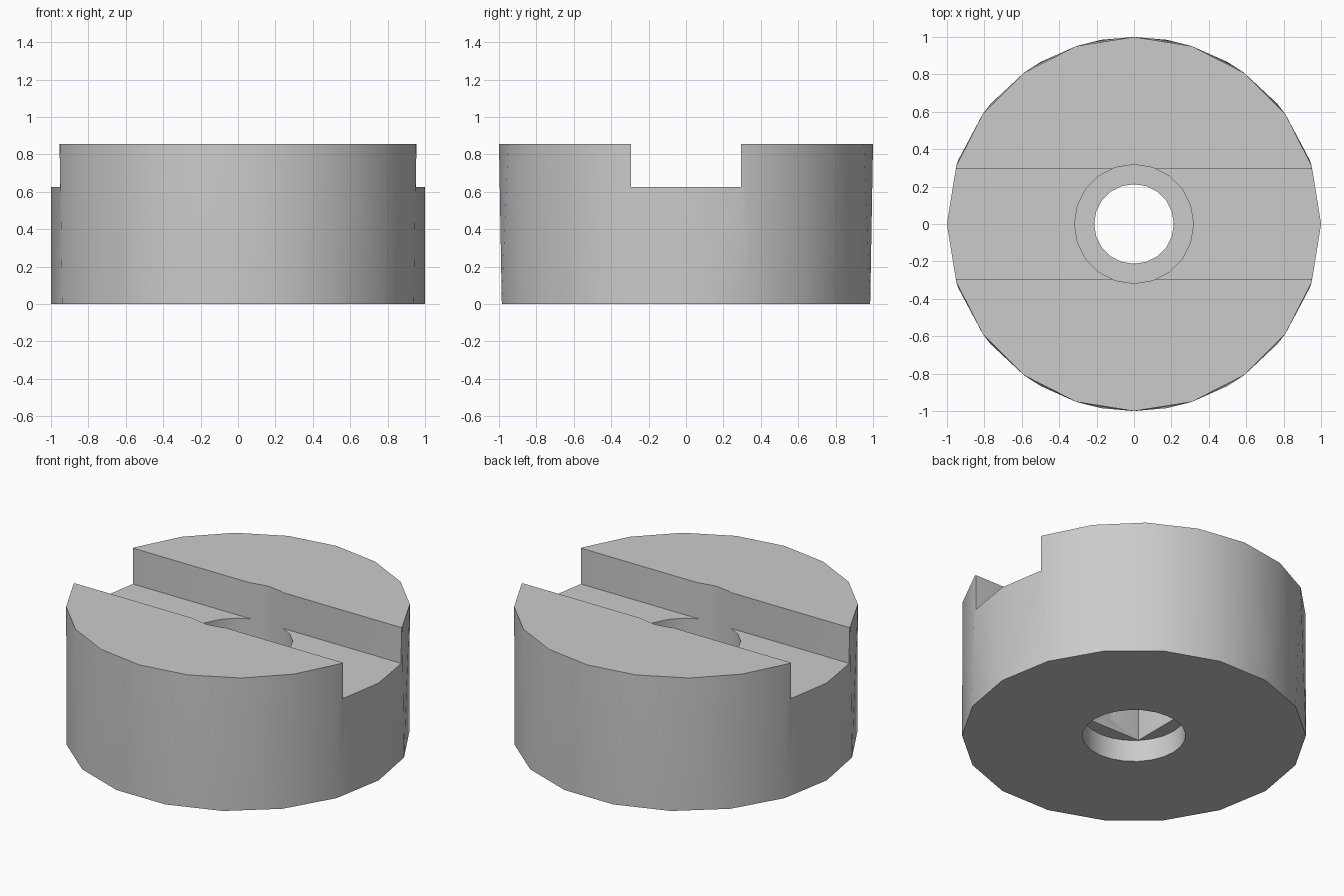
import bpy, bmesh, math

default = bpy.data.objects.get("Cube")
if default:
    bpy.data.objects.remove(default, do_unlink=True)

HEIGHT, SLOT_FLOOR, SLOT_HALF = 0.855, 0.625, 0.295

grey = bpy.data.materials.new("plain grey")
grey.use_nodes = True
colour = (0.6, 0.6, 0.6, 1)
grey.diffuse_color = colour
grey.node_tree.nodes["Principled BSDF"].inputs["Base Color"].default_value = colour


def ring(radius, sides, z):
    step = math.tau / sides
    return [(radius * math.cos(i * step), radius * math.sin(i * step), z)
            for i in range(sides)]


def box(hx, hy, z0, z1):
    return [(x, y, z) for x in (-hx, hx) for y in (-hy, hy) for z in (z0, z1)]


def cylinder(radius, sides, z0, z1):
    return ring(radius, sides, z0) + ring(radius, sides, z1)


def solid(name, points):
    """Convex solid around the given points, with flat faces merged."""
    bm = bmesh.new()
    for p in points:
        bm.verts.new(p)
    bmesh.ops.convex_hull(bm, input=bm.verts)
    bmesh.ops.dissolve_limit(bm, angle_limit=0.001, verts=bm.verts, edges=bm.edges)
    bmesh.ops.recalc_face_normals(bm, faces=bm.faces)
    mesh = bpy.data.meshes.new(name)
    bm.to_mesh(mesh)
    bm.free()
    mesh.materials.append(grey)
    obj = bpy.data.objects.new(name, mesh)
    bpy.context.collection.objects.link(obj)
    return obj


# Round body: slightly more facets at the top than at the bottom
body = solid("slotted_round_body", ring(1, 18, 0) + ring(1, 20, HEIGHT))

# Slot across the top, then the stepped bore from top to bottom
cutters = [
    solid("slot_cutter", box(1.2, SLOT_HALF, SLOT_FLOOR, 1)),
    solid("upper_recess_cutter", cylinder(0.318, 20, 0.43, 1)),
    solid("shaft_cutter", cylinder(0.213, 20, 0.2, 0.7)),
    solid("square_neck_cutter", box(0.21, 0.21, 0.1, 0.37)),
    solid("lower_recess_cutter", cylinder(0.3, 24, -0.1, 0.14)),
]

bpy.ops.object.select_all(action="DESELECT")
body.select_set(True)
bpy.context.view_layer.objects.active = body
for cutter in cutters:
    cutter.hide_render = True
    mod = body.modifiers.new(cutter.name, "BOOLEAN")
    mod.operation = "DIFFERENCE"
    mod.solver = "EXACT"
    mod.object = cutter
    bpy.ops.object.modifier_apply(modifier=mod.name)
    bpy.data.objects.remove(cutter, do_unlink=True)

bpy.ops.object.shade_smooth_by_angle(angle=math.radians(30))
